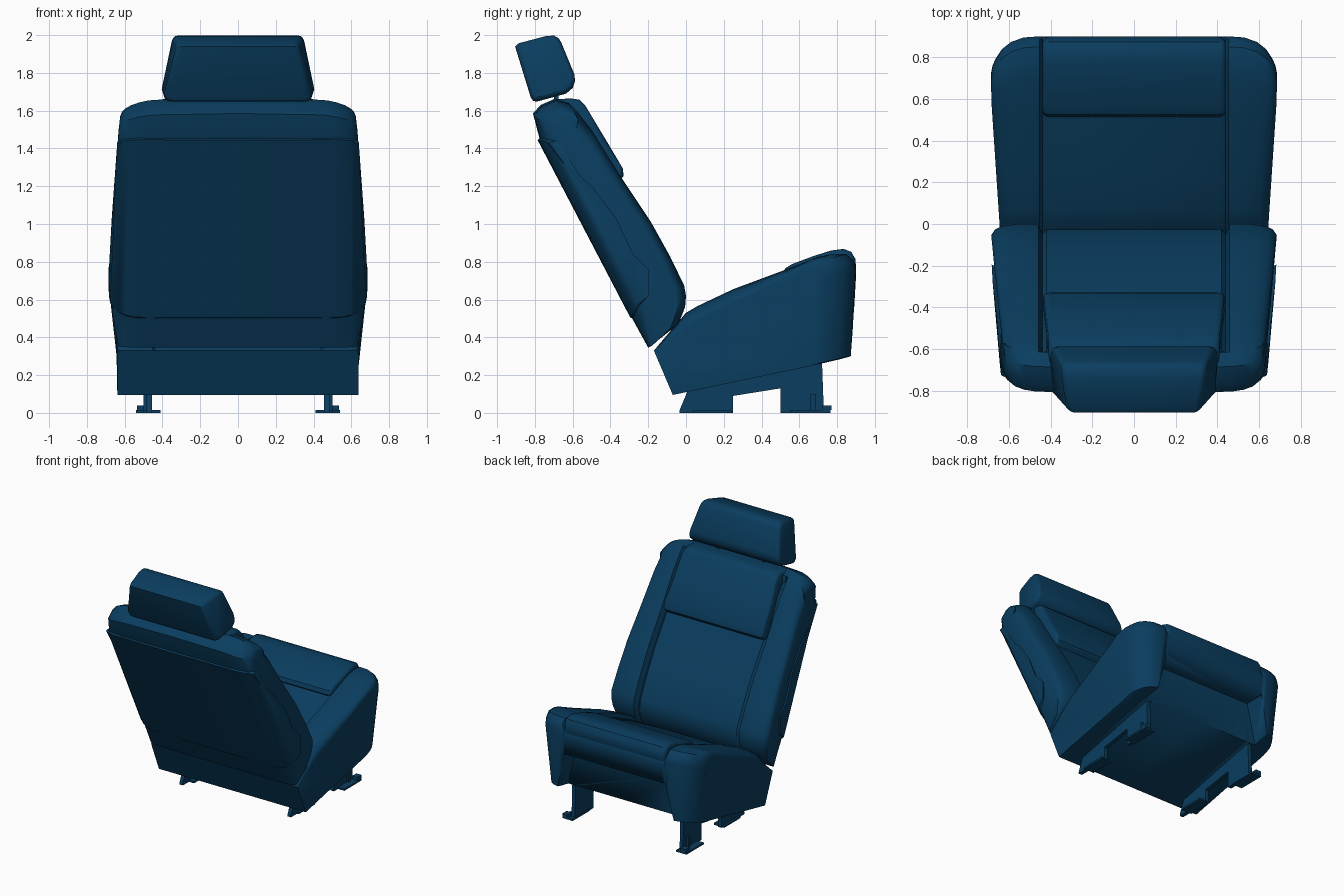
import bpy, bmesh, math

if "Cube" in bpy.data.objects:
    bpy.data.objects.remove(bpy.data.objects["Cube"])

mat = bpy.data.materials.new("blue_fabric")
mat.diffuse_color = (0.003, 0.047, 0.115, 1)
mat.use_nodes = True
mat.node_tree.nodes["Principled BSDF"].inputs["Base Color"].default_value = mat.diffuse_color


def lerp(v, table):
    """Piecewise linear lookup in [(key, value), ...]."""
    if v <= table[0][0]:
        return table[0][1]
    for (a, p), (b, q) in zip(table, table[1:]):
        if v <= b:
            return p + (q - p) * (v - a) / (b - a)
    return table[-1][1]


def finish(name, bm, angle=35):
    bmesh.ops.recalc_face_normals(bm, faces=bm.faces)
    me = bpy.data.meshes.new(name)
    bm.to_mesh(me)
    bm.free()
    ob = bpy.data.objects.new(name, me)
    bpy.context.collection.objects.link(ob)
    me.materials.append(mat)
    bpy.ops.object.select_all(action='DESELECT')
    ob.select_set(True)
    bpy.context.view_layer.objects.active = ob
    bpy.ops.object.shade_smooth_by_angle(angle=math.radians(angle))
    return ob


def loft(name, half, width=lambda x, y, z: x):
    """Skin side profiles [(x, [(y, z)...])] given for x >= 0, mirrored to -x."""
    secs = [(-x, p) for x, p in reversed(half) if x > 0] + half
    bm = bmesh.new()
    rings = [[bm.verts.new((math.copysign(width(abs(x), y, z), x), y, z)) for y, z in p]
             for x, p in secs]
    n = len(rings[0])
    for a, b in zip(rings, rings[1:]):
        for i in range(n):
            j = (i + 1) % n
            bm.faces.new((a[i], a[j], b[j], b[i]))
    bm.faces.new(rings[0])
    bm.faces.new(rings[-1])
    return finish(name, bm)


def shrink(p, d):
    """Pull a profile towards its middle by about d."""
    cy = sum(y for y, z in p) / len(p)
    cz = sum(z for y, z in p) / len(p)
    out = []
    for y, z in p:
        r = math.hypot(y - cy, z - cz)
        k = max(0.3, 1 - d / r)
        out.append((cy + (y - cy) * k, cz + (z - cz) * k))
    return out


def pillow(p, w, r):
    """Sections of a cushion with half width w and rounded ends of radius r."""
    secs = [(0, p), (w - r, p)]
    for a in (30, 60, 85):
        t = math.radians(a)
        secs.append((w - r + r * math.sin(t), shrink(p, r * (1 - math.cos(t)))))
    return secs


def box(name, x0, x1, y0, y1, z0, z1):
    bm = bmesh.new()
    bmesh.ops.create_cube(bm, size=1)
    for v in bm.verts:
        v.co = ((x0 + x1) / 2 + v.co.x * (x1 - x0), (y0 + y1) / 2 + v.co.y * (y1 - y0),
                (z0 + z1) / 2 + v.co.z * (z1 - z0))
    return finish(name, bm)


def prism(name, pts, a, b):
    """Extrude a closed outline of point functions from a to b."""
    bm = bmesh.new()
    lo, hi = [[bm.verts.new(p(t)) for p in pts] for t in (a, b)]
    n = len(pts)
    bm.faces.new(lo)
    bm.faces.new(hi)
    for i in range(n):
        bm.faces.new((lo[i], lo[(i + 1) % n], hi[(i + 1) % n], hi[i]))
    return finish(name, bm)


# Seat base: d drops the top, f pulls the front back
def seat_profile(d, f):
    low = [(-0.17, 0.33), (-0.07, 0.095), (0.82, 0.285 - f * .2), (0.875, 0.30 - f * .2),
           (0.9, 0.76 - d), (0.888, 0.805 - d)]
    top = [(0.85, 0.84), (0.78, 0.842), (0.7, 0.825), (0.52, 0.755), (0.25, 0.655), (0.06, 0.565), (0, 0.53)]
    pts = low + [(y, z - d) for y, z in top]
    return [(y if y < 0.3 else 0.3 + (y - 0.3) * (0.6 - f) / 0.6, z) for y, z in pts]


def seat_width(x, y, z):
    k = lerp(y, [(-0.17, 0.79), (0, 0.83), (0.6, 1)])
    k = min(k, lerp(z, [(0.3, 0.8), (0.62, 1)]))
    return x if x < 0.45 else 0.45 + (x - 0.45) * k


seat = loft("seat_base", [(x, seat_profile(d, f)) for x, d, f in (
    (0, .03, 0), (.425, .03, 0), (.44, .04, 0), (.455, .003, 0), (.475, 0, 0), (.53, 0, .004),
    (.59, .005, .025), (.635, .015, .06), (.665, .032, .105), (.68, .052, .14), (.686, .075, .17))],
    seat_width)

# Trapezoid recess under the front of the seat
cutter = prism("recess_cutter", [lambda t, x=x, z=z: (x, t, z) for x, z in
                                 ((-.55, .1), (.55, .1), (.44, .58), (-.44, .58))], 0.73, 1.1)
cutter.hide_render = True
cutter.hide_viewport = True
cut = seat.modifiers.new("recess", 'BOOLEAN')
cut.operation = 'DIFFERENCE'
cut.object = cutter
cut.solver = 'EXACT'

# Raised pad at the front of the seat
loft("seat_pad", pillow([(.55, .68), (.515, .735), (.525, .765), (.56, .787), (.68, .832), (.77, .86),
                         (.835, .868), (.875, .852), (.897, .815), (.9, .77), (.88, .70)], .44, .03))


# Backrest: a pulls the front back, d lowers the top, b pulls the rear forward
N, U = (.88, .47), (-.47, .88)
FRONT = [(-.04, .47), (-.005, .56), (0, .62), (-.01, .675), (-.085, .83), (-.185, 1.01),
         (-.345, 1.25), (-.5, 1.5), (-.585, 1.61)]
TOP = [(-.62, 1.645), (-.69, 1.665)]
REAR = [(-.77, 1.63), (-.81, 1.585), (-.775, 1.45), (-.285, .5), (-.2, .345)]


def move(pts, s):
    return [(y + N[0] * s, z + N[1] * s) for y, z in pts]


def back_profile(a, d, b):
    out = []
    for y, z in move(FRONT, -a) + TOP + move(REAR[:4], b) + move(REAR[4:], b * .3):
        k = d * lerp(z, [(1.2, 0), (1.6, 1)])
        out.append((y - U[0] * k, z - U[1] * k))
    return out


def back_width(x, y, z):
    w = lerp(z, [(.35, .635), (.45, .65), (.65, .686), (1.0, .668), (1.5, .632), (1.6, .62)])
    return x if x < .47 else .47 + (x - .47) * (w - .47) / .216


loft("backrest", [(x, back_profile(a, d, b)) for x, a, d, b in (
    (0, .03, 0, 0), (.42, .03, .008, 0), (.44, .05, .01, 0), (.458, .004, .011, 0), (.48, 0, .013, 0),
    (.55, 0, .025, .003), (.61, .006, .042, .012), (.65, .016, .06, .03), (.675, .03, .08, .052),
    (.686, .05, .105, .075))], back_width)

# Hard shell over the rear of the backrest, wrapping onto its sides
SIDE = [(-.745, 1.42), (-.68, 1.33), (-.51, 1.18), (-.39, 1.02), (-.30, .83), (-.215, .745), (-.215, .61)]
BACK = [(-.283, .5), (-.295, .505), (-.786, 1.445), (-.775, 1.453)]


def shell(b, c):
    """Rear moved forward by b, with corners rounded by c."""
    lo = [(y + U[0] * c, z + U[1] * c) for y, z in BACK[:2]]
    hi = [(y - U[0] * c, z - U[1] * c) for y, z in BACK[2:]]
    return move(SIDE, b * .3) + move(lo + hi, b)


loft("back_shell", [(x, shell(b, c)) for x, b, c in (
    (0, 0, 0), (.55, .003, 0), (.61, .012, .008), (.65, .03, .022), (.677, .052, .04), (.689, .075, .055))],
    back_width)

# Raised pad on the upper backrest
loft("back_pad", pillow([(-.385, 1.21), (-.345, 1.235), (-.33, 1.255), (-.335, 1.295), (-.43, 1.455),
                         (-.535, 1.63), (-.565, 1.658), (-.61, 1.665), (-.69, 1.66), (-.66, 1.57),
                         (-.55, 1.38)], .44, .03),
     lambda x, y, z: x * lerp(z, [(1.2, 1), (1.66, .93)]))

# Headrest, narrower to the top and rear
head = [(-.905, 1.94), (-.885, 1.957), (-.745, 1.994), (-.70, 1.998), (-.675, 1.985), (-.66, 1.96),
        (-.59, 1.79), (-.588, 1.755), (-.60, 1.72), (-.635, 1.69), (-.79, 1.648), (-.81, 1.652),
        (-.822, 1.67)]
loft("headrest", pillow(head, .405, .03),
     lambda x, y, z: x * lerp(z, [(1.65, .975), (1.71, 1), (1.93, .885), (2, .85)])
     * lerp(y, [(-.9, .88), (-.82, .97), (-.7, 1)]))

for s, side in ((1, "right"), (-1, "left")):
    # Headrest post
    box(side + "_headrest_post", s * .2 - .012, s * .2 + .012, -.70, -.676, 1.6, 1.75)
    # Rail plate with two feet
    prism(side + "_rail", [lambda t, y=y, z=z: (t, y, z) for y, z in (
        (-.035, .012), (.01, .12), (.72, .27), (.73, .0), (.5, .0), (.5, .13), (.25, .09),
        (.25, .0), (-.035, .0))], s * .455, s * .485)
    # Floor flanges and bolts
    xs = sorted((s * .41, s * .50))
    box(side + "_rear_flange", *xs, .04, .24, 0, .014)
    xs = sorted((s * .45, s * .54))
    box(side + "_front_flange", *xs, .55, .765, 0, .014)
    xs = sorted((s * .49, s * .535))
    box(side + "_front_lug", *xs, .72, .77, .014, .04)
    xs = sorted((s * .485, s * .5))
    box(side + "_front_bolt", *xs, .66, .685, .01, .1)
